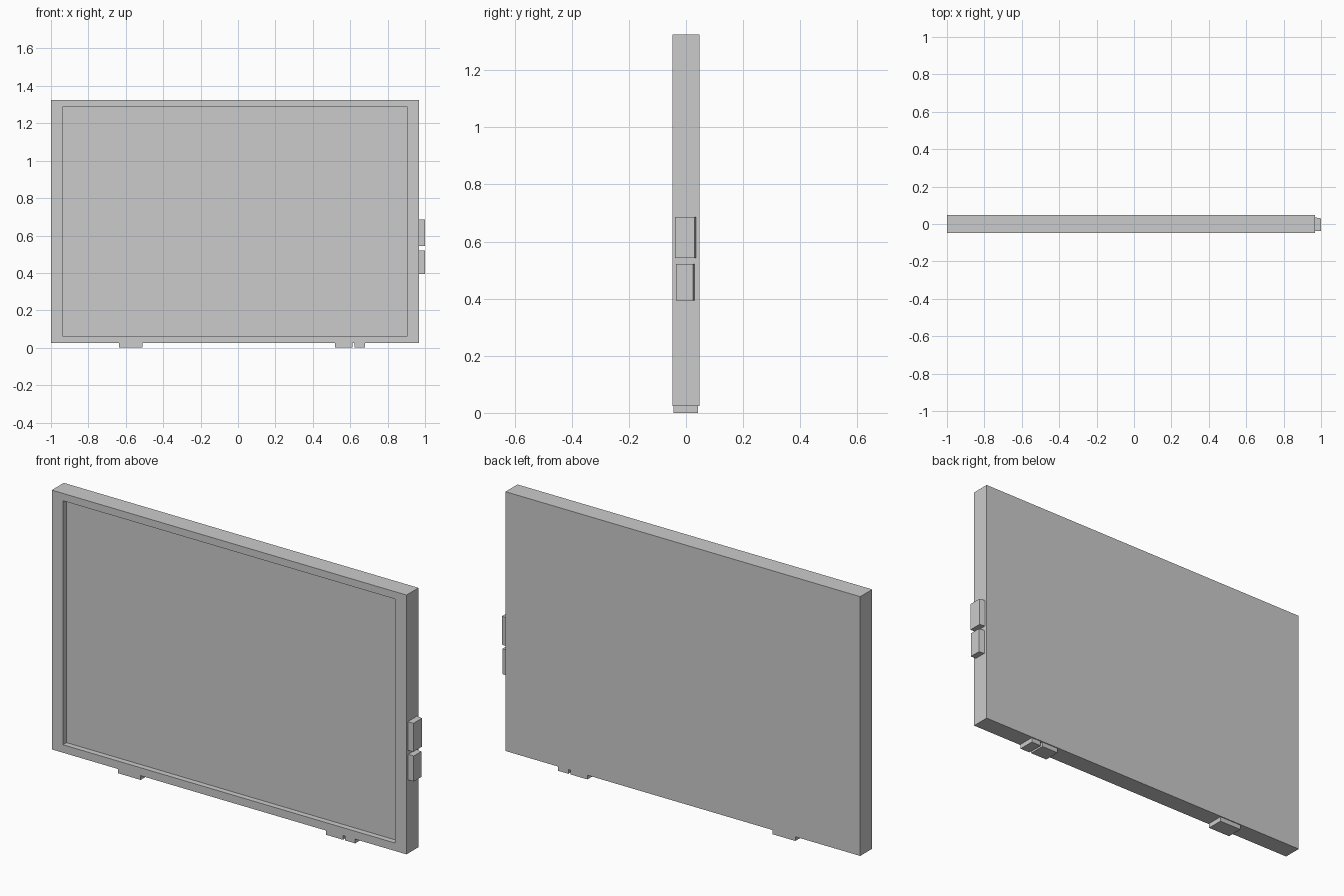
import bpy, bmesh

if "Cube" in bpy.data.objects:
    bpy.data.objects.remove(bpy.data.objects["Cube"])


def box(name, x, y, z):
    """Box from (min, max) ranges; returns the object."""
    bm = bmesh.new()
    bmesh.ops.create_cube(bm, size=1)
    for v in bm.verts:
        v.co = [r[0] if c < 0 else r[1] for c, r in zip(v.co, (x, y, z))]
    me = bpy.data.meshes.new(name)
    bm.to_mesh(me)
    bm.free()
    ob = bpy.data.objects.new(name, me)
    bpy.context.collection.objects.link(ob)
    return ob


# Panel body with a recessed screen on the front
BODY_X, BODY_Y, BODY_Z = (-1.0, 0.969), (-0.048, 0.047), (0.024, 1.325)
RECESS_X, RECESS_Z, DEPTH = (-0.938, 0.905), (0.064, 1.288), 0.028

panel = box("panel_frame", BODY_X, BODY_Y, BODY_Z)
bm = bmesh.new()
bm.from_mesh(panel.data)
bm.normal_update()
front = min(bm.faces, key=lambda f: f.normal.y)
bmesh.ops.inset_region(bm, faces=[front], thickness=0.03)
for v in front.verts:
    v.co.x = RECESS_X[v.co.x > 0]
    v.co.z = RECESS_Z[v.co.z > 0.6]
floor = bmesh.ops.extrude_discrete_faces(bm, faces=[front])["faces"][0]
bmesh.ops.translate(bm, verts=floor.verts, vec=(0, DEPTH, 0))
bm.to_mesh(panel.data)
bm.free()

# Side buttons, with the back edge slightly tapered
for name, y, z in (("upper_side_button", (-0.038, 0.035), (0.543, 0.686)),
                   ("lower_side_button", (-0.035, 0.030), (0.393, 0.521))):
    button = box(name, (0.969, 1.0), y, z)
    for v in button.data.vertices:
        if v.co.x > 0.99 and v.co.y > 0:
            v.co.y -= 0.005

# Small feet under the panel
for name, x in (("left_foot", (-0.636, -0.510)),
                ("right_foot", (0.518, 0.613)),
                ("right_small_foot", (0.624, 0.680))):
    box(name, x, (-0.043, 0.042), (0.0, 0.024))
